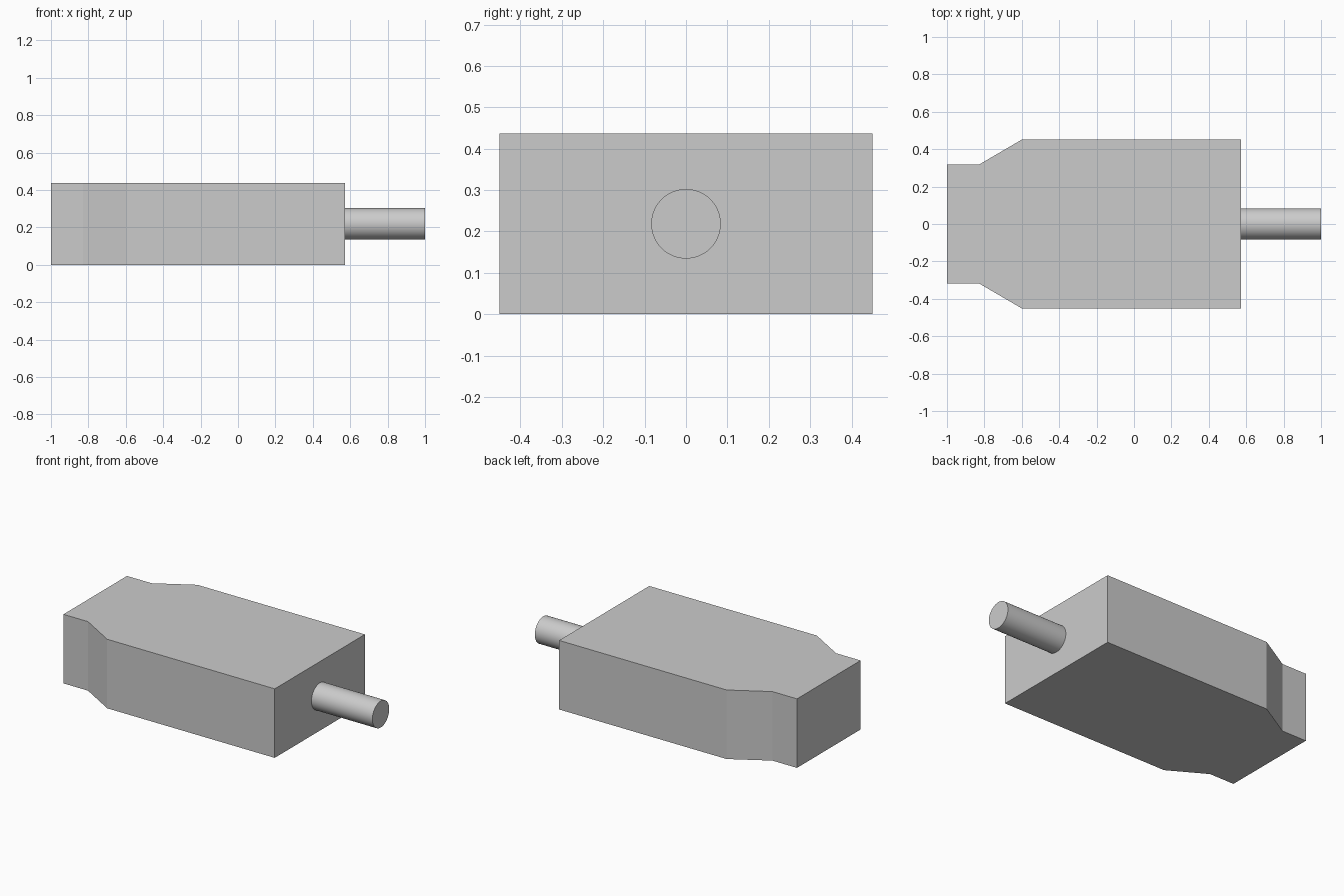
import bpy, bmesh, math

if "Cube" in bpy.data.objects:
    bpy.data.objects.remove(bpy.data.objects["Cube"])

HEIGHT = 0.437
BODY_END = 0.573

# Body: mirrored plan outline with a narrowed end, extruded upward
half = [(-1.0, 0.318), (-0.828, 0.318), (-0.6, 0.451), (BODY_END, 0.451)]
outline = [(x, -y) for x, y in half] + [(x, y) for x, y in reversed(half)]
bm = bmesh.new()
base = bm.faces.new([bm.verts.new((x, y, 0)) for x, y in outline])
top = bmesh.ops.extrude_face_region(bm, geom=[base], use_keep_orig=True)
bmesh.ops.translate(bm, vec=(0, 0, HEIGHT),
                    verts=[g for g in top["geom"] if isinstance(g, bmesh.types.BMVert)])
bmesh.ops.recalc_face_normals(bm, faces=bm.faces)
mesh = bpy.data.meshes.new("body")
bm.to_mesh(mesh)
bm.free()
bpy.context.collection.objects.link(bpy.data.objects.new("body", mesh))

# Shaft: round pin centred on the wide end
bpy.ops.mesh.primitive_cylinder_add(
    vertices=64, radius=0.084, depth=1.0 - BODY_END,
    location=((1.0 + BODY_END) / 2, 0, HEIGHT / 2), rotation=(0, math.pi / 2, 0))
shaft = bpy.context.object
shaft.name = "shaft"
bpy.ops.object.shade_smooth_by_angle(angle=math.radians(30))
